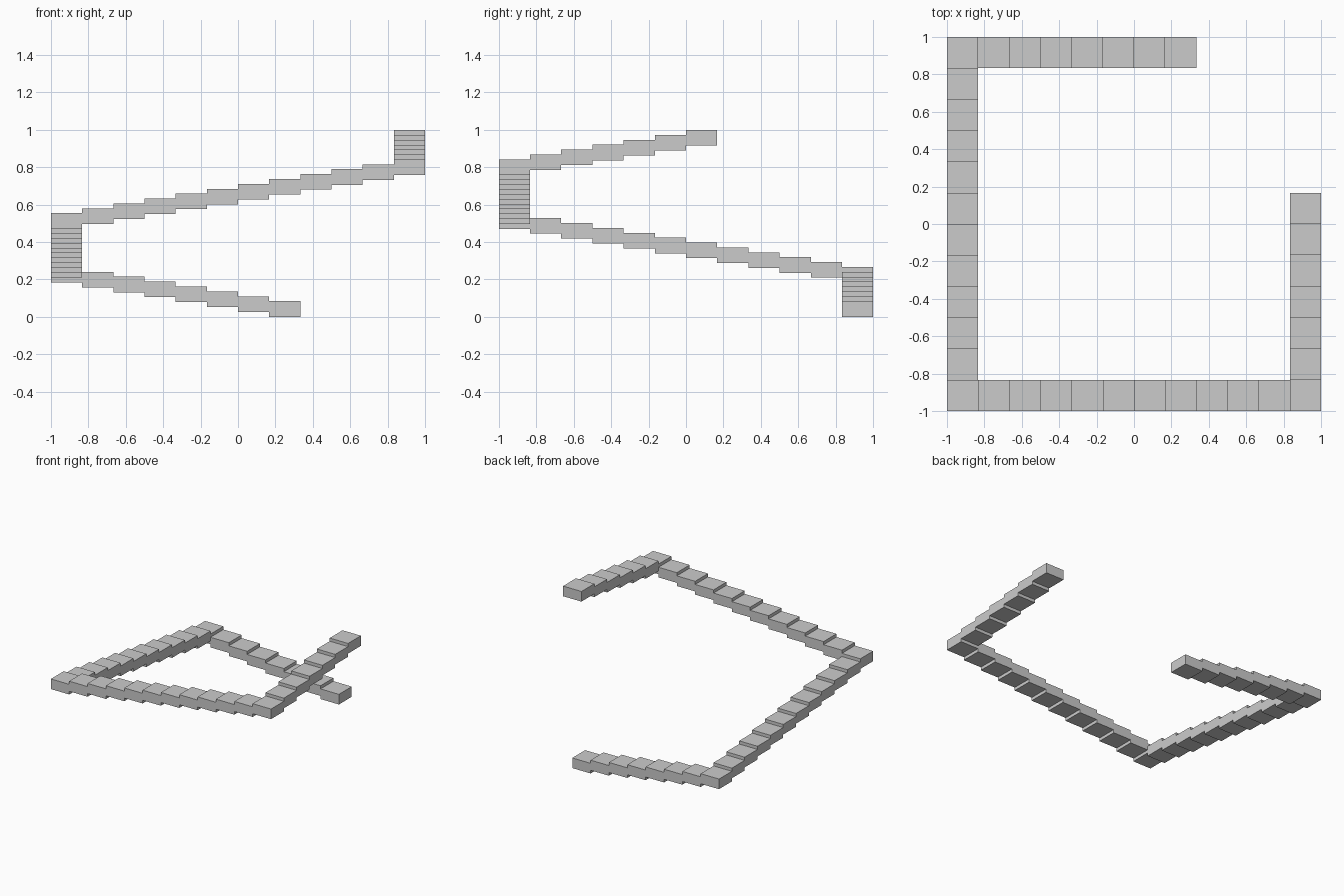
import bpy

if "Cube" in bpy.data.objects:
    bpy.data.objects.remove(bpy.data.objects["Cube"])

# Grid of 12 x 12 square cells; every step is one block, a little higher than the last
CELL = 1 / 6
HEIGHT = 1 / 12
RISE = (0.998 - HEIGHT) / 35

# Path of the stair: start cell, then straight flights (dx, dy, number of blocks)
path = [(7, 11)]
for dx, dy, count in [(-1, 0, 7), (0, -1, 11), (1, 0, 11), (0, 1, 6)]:
    for _ in range(count):
        x, y = path[-1]
        path.append((x + dx, y + dy))

# Shared step block
bpy.ops.mesh.primitive_cube_add(size=1)
first = bpy.context.object
first.name = "stair_step"
first.data.name = "step_block"
first.scale = (CELL, CELL, HEIGHT)

# Place the steps along the rising path
for i, (x, y) in enumerate(path):
    step = first
    if i:
        step = first.copy()
        bpy.context.collection.objects.link(step)
    step.location = (-1 + (x + 0.5) * CELL, -1 + (y + 0.5) * CELL, i * RISE + HEIGHT / 2)
